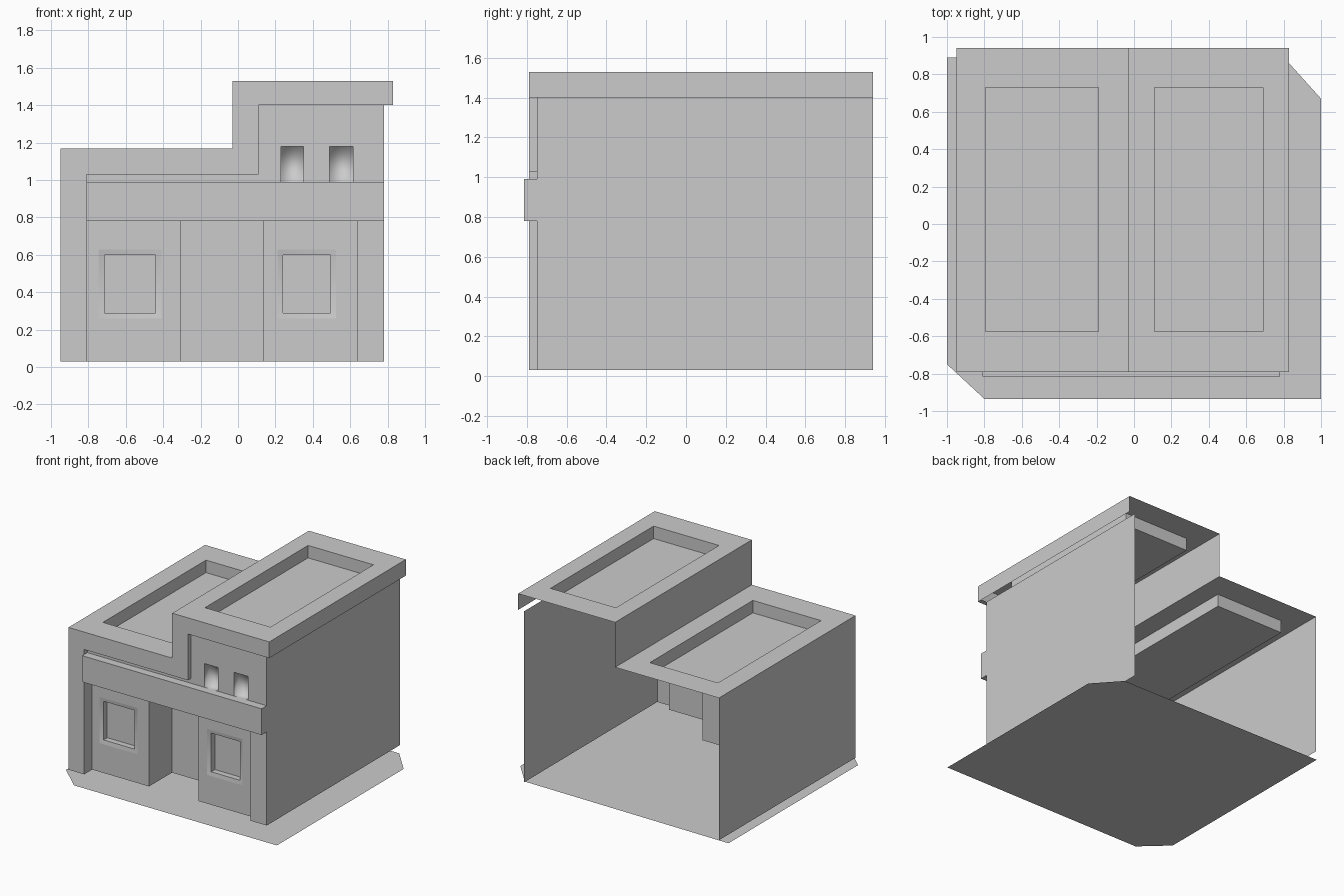
import bpy, bmesh

cube = bpy.data.objects.get("Cube")
if cube:
    bpy.data.objects.remove(cube)

grey = bpy.data.materials.new("plain grey")
grey.use_nodes = True
COLOUR = (0.6, 0.6, 0.6, 1)
grey.diffuse_color = COLOUR
grey.node_tree.nodes["Principled BSDF"].inputs["Base Color"].default_value = COLOUR

# Main levels and planes of the building
FLOOR, LEDGE_LO, LEDGE_HI, LOW_TOP, HIGH_TOP = 0.03, 0.78, 0.99, 1.17, 1.53
EAVE, TRIM = 1.40, 1.03
FRONT, BACK, WALL, PANEL, DOOR = -0.79, 0.94, -0.75, -0.69, -0.40
LEFT, RIGHT, STEP, LIP = -0.95, 0.78, -0.03, 0.83
INNER, COLUMN = -0.81, 0.11


def make(name, bm, smooth=False):
    bmesh.ops.remove_doubles(bm, verts=bm.verts, dist=0.0005)
    for f in bm.faces:
        f.smooth = smooth
    mesh = bpy.data.meshes.new(name)
    bm.to_mesh(mesh)
    bm.free()
    mesh.materials.append(grey)
    ob = bpy.data.objects.new(name, mesh)
    bpy.context.collection.objects.link(ob)
    return ob


def rect(bm, axis, pos, u, v, flip=False):
    """Flat rectangle across an axis; faces +x, -y or +z unless flipped."""
    place = {"x": lambda a, b: (pos, a, b),
             "y": lambda a, b: (a, pos, b),
             "z": lambda a, b: (a, b, pos)}[axis]
    corners = [(u[0], v[0]), (u[1], v[0]), (u[1], v[1]), (u[0], v[1])]
    if flip:
        corners.reverse()
    bm.faces.new([bm.verts.new(place(*c)) for c in corners])


def holed(bm, axis, pos, u, v, hu, hv):
    """Rectangle with a rectangular hole."""
    rect(bm, axis, pos, (u[0], hu[0]), v)
    rect(bm, axis, pos, (hu[1], u[1]), v)
    if hv[0] > v[0]:
        rect(bm, axis, pos, hu, (v[0], hv[0]))
    rect(bm, axis, pos, hu, (hv[1], v[1]))


def niche(bm, u, v, y0, y1, floor=True):
    """Recess running back from the front: back, sides, ceiling and floor."""
    rect(bm, "y", y1, u, v)
    rect(bm, "x", u[0], (y0, y1), v)
    rect(bm, "x", u[1], (y0, y1), v, True)
    rect(bm, "z", v[1], u, (y0, y1), True)
    if floor:
        rect(bm, "z", v[0], u, (y0, y1))


# Ground sheet with two clipped corners
bm = bmesh.new()
outline = [(-1, 0.89), (-1, -0.75), (-0.8, -0.935), (1, -0.935), (1, 0.67), (0.82, 0.87)]
bm.faces.new([bm.verts.new((x, y, 0)) for x, y in outline])
make("ground_sheet", bm)

# Side walls, open at the back
bm = bmesh.new()
rect(bm, "x", LEFT, (FRONT, BACK), (FLOOR, LOW_TOP), True)
make("left_hand_wall", bm)
bm = bmesh.new()
rect(bm, "x", RIGHT, (WALL, BACK), (FLOOR, EAVE))
make("right_hand_wall", bm)

# Two flat roofs, each with a sunken tray
TRAY_Y, TRAY_DEPTH = (-0.575, 0.73), 0.10
for name, u, hu, z in (("low_roof", (LEFT, STEP), (-0.795, -0.19), LOW_TOP),
                       ("high_roof", (STEP, LIP), (COLUMN, 0.69), HIGH_TOP)):
    bm = bmesh.new()
    holed(bm, "z", z, u, (FRONT, BACK), hu, TRAY_Y)
    low = z - TRAY_DEPTH
    rect(bm, "z", low, hu, TRAY_Y)
    rect(bm, "x", hu[0], TRAY_Y, (low, z))
    rect(bm, "x", hu[1], TRAY_Y, (low, z), True)
    rect(bm, "y", TRAY_Y[0], hu, (low, z), True)
    rect(bm, "y", TRAY_Y[1], hu, (low, z))
    make(name, bm)

# Step between the roofs and the overhanging lip
bm = bmesh.new()
rect(bm, "x", STEP, (FRONT, BACK), (LOW_TOP, HIGH_TOP), True)
make("roof_step", bm)
bm = bmesh.new()
rect(bm, "x", LIP, (FRONT, BACK), (EAVE, HIGH_TOP))
make("roof_lip", bm)

# Stepped front frame: pillar, low band, column, high band and their returns
bm = bmesh.new()
rect(bm, "y", FRONT, (LEFT, INNER), (FLOOR, LOW_TOP))
rect(bm, "y", FRONT, (INNER, STEP), (TRIM, LOW_TOP))
rect(bm, "y", FRONT, (STEP, COLUMN), (TRIM, HIGH_TOP))
rect(bm, "y", FRONT, (COLUMN, LIP), (EAVE, HIGH_TOP))
rect(bm, "x", INNER, (FRONT, PANEL), (FLOOR, LEDGE_LO))
rect(bm, "x", INNER, (FRONT, WALL), (LEDGE_LO, TRIM))
rect(bm, "x", COLUMN, (FRONT, WALL), (TRIM, EAVE))
rect(bm, "z", TRIM, (INNER, COLUMN), (FRONT, WALL), True)
rect(bm, "z", EAVE, (COLUMN, LIP), (FRONT, WALL), True)
make("front_frame", bm)

# Ledge across the front
bm = bmesh.new()
LEDGE = -0.815
span = (INNER, RIGHT)
rect(bm, "y", LEDGE, span, (LEDGE_LO, LEDGE_HI))
rect(bm, "z", LEDGE_HI, span, (LEDGE, WALL))
rect(bm, "z", LEDGE_LO, span, (LEDGE, PANEL), True)
rect(bm, "x", INNER, (LEDGE, FRONT), (LEDGE_LO, LEDGE_HI), True)
rect(bm, "x", RIGHT, (LEDGE, WALL), (LEDGE_LO, LEDGE_HI))
make("front_ledge", bm)

# Upper wall with two small niches standing on the ledge
SMALL = ((0.23, 0.35), (0.49, 0.615))
bm = bmesh.new()
rect(bm, "y", WALL, (INNER, COLUMN), (LEDGE_HI, TRIM))
middle = 0.42
for u, hu in zip(((COLUMN, middle), (middle, RIGHT)), SMALL):
    holed(bm, "y", WALL, u, (LEDGE_HI, EAVE), hu, (LEDGE_HI, 1.18))
make("upper_wall", bm)
for i, u in enumerate(SMALL):
    bm = bmesh.new()
    niche(bm, u, (LEDGE_HI, 1.18), WALL, WALL + 0.06)
    make(f"upper_niche_{i + 1}", bm, smooth=True)

# Lower panels, each with a dished surround and a sunken window
DOOR_X = (-0.305, 0.135)
PILLAR = 0.635
SILL, HEAD, RIM, DISH = 0.29, 0.60, 0.03, 0.008
for name, u, hu in (("left_hand", (INNER, DOOR_X[0]), (-0.715, -0.44)),
                    ("right_hand", (DOOR_X[1], PILLAR), (0.24, 0.495))):
    bm = bmesh.new()
    holed(bm, "y", PANEL, u, (FLOOR, LEDGE_LO),
          (hu[0] - RIM, hu[1] + RIM), (SILL - RIM, HEAD + RIM))
    make(name + "_panel", bm)

    bm = bmesh.new()
    loops = []
    for grow, y in ((RIM, PANEL), (0, PANEL + DISH)):
        x0, x1, z0, z1 = hu[0] - grow, hu[1] + grow, SILL - grow, HEAD + grow
        loops.append([bm.verts.new((x, y, z))
                      for x, z in ((x0, z0), (x1, z0), (x1, z1), (x0, z1))])
    outer, inner = loops
    for i in range(4):
        j = (i + 1) % 4
        bm.faces.new((outer[i], outer[j], inner[j], inner[i]))
    make(name + "_window_surround", bm, smooth=True)

    bm = bmesh.new()
    niche(bm, hu, (SILL, HEAD), PANEL + DISH, PANEL + 0.055)
    make(name + "_window", bm)

# Corner pillar
bm = bmesh.new()
rect(bm, "y", WALL, (PILLAR, RIGHT), (FLOOR, LEDGE_LO))
rect(bm, "x", PILLAR, (WALL, PANEL), (FLOOR, LEDGE_LO), True)
make("corner_pillar", bm)

# Deep doorway, open to the ground sheet
bm = bmesh.new()
niche(bm, DOOR_X, (FLOOR, LEDGE_LO), PANEL, DOOR, floor=False)
make("doorway", bm)
